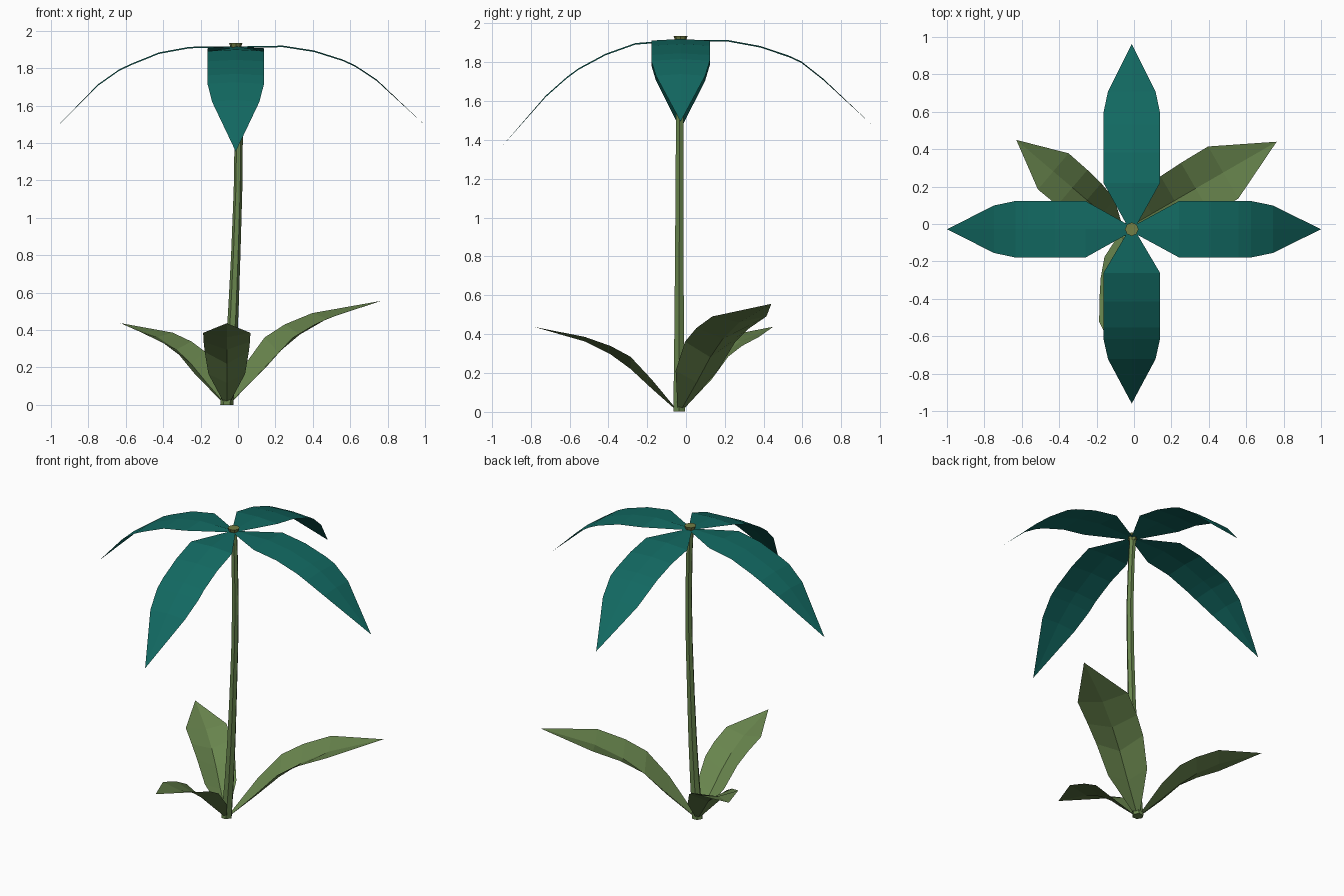
import bpy
import math
from mathutils import Vector

if "Cube" in bpy.data.objects:
    bpy.data.objects.remove(bpy.data.objects["Cube"])


def material(name, color):
    m = bpy.data.materials.new(name)
    m.diffuse_color = (*color, 1)
    m.use_nodes = True
    m.node_tree.nodes["Principled BSDF"].inputs["Base Color"].default_value = m.diffuse_color
    return m


GREEN = material("leaf green", (0.14, 0.235, 0.075))
OLIVE = material("olive", (0.17, 0.21, 0.06))
TEAL = material("petal teal", (0.006, 0.14, 0.12))


def make(name, verts, faces, mat):
    me = bpy.data.meshes.new(name)
    me.from_pydata(verts, [], faces)
    me.materials.append(mat)
    ob = bpy.data.objects.new(name, me)
    bpy.context.collection.objects.link(ob)
    return ob


def blade(name, base, angle, rows, mat):
    """Thin pointed sheet; rows are (distance, half width, edge z, midrib z)."""
    a = math.radians(angle)
    along = Vector((math.cos(a), math.sin(a), 0))
    side = Vector((-along.y, along.x, 0))
    verts, faces = [], []
    for s, w, ze, zm in rows[:-1]:
        for k, z in ((-1, ze), (0, zm), (1, ze)):
            verts.append(base + along * s + side * (w * k) + Vector((0, 0, z)))
    for i in range(len(rows) - 2):
        for j in (0, 1):
            q = 3 * i + j
            faces.append((q, q + 3, q + 4, q + 1))
    # closing tip triangles
    s, _, _, z = rows[-1]
    tip = len(verts)
    verts.append(base + along * s + Vector((0, 0, z)))
    faces += [(tip - 3, tip, tip - 2), (tip - 2, tip, tip - 1)]
    return make(name, verts, faces, mat)


def tube(name, rings, sides, mat):
    """Lofted tube through rings of (x, y, z, radius), capped at both ends."""
    verts, faces = [], []
    for x, y, z, r in rings:
        for k in range(sides):
            t = 2 * math.pi * k / sides
            verts.append((x + r * math.cos(t), y + r * math.sin(t), z))
    for i in range(len(rings) - 1):
        for k in range(sides):
            n = (k + 1) % sides
            faces.append((i * sides + k, i * sides + n,
                          (i + 1) * sides + n, (i + 1) * sides + k))
    faces.append(tuple(reversed(range(sides))))
    faces.append(tuple(range(len(verts) - sides, len(verts))))
    return make(name, verts, faces, mat)


# Slightly bent stem
tube("stem", [(-0.06, -0.035, 0, 0.035), (-0.04, -0.035, 0.25, 0.031),
              (-0.025, -0.035, 0.5, 0.028), (-0.012, -0.035, 0.8, 0.025),
              (0, -0.034, 1.15, 0.023), (0.004, -0.033, 1.45, 0.022),
              (-0.004, -0.03, 1.75, 0.021), (-0.012, -0.028, 1.9, 0.022)], 6, GREEN)

# Flared flower centre
tube("flower_centre", [(-0.012, -0.028, 1.895, 0.022),
                       (-0.012, -0.028, 1.935, 0.036)], 8, OLIVE)

# Four drooping petals: angle, length, heights along the petal
widths = (0.02, 0.151, 0.151, 0.151, 0.151, 0.127, 0)
steps = (0.012, 0.25, 0.415, 0.565, 0.63, 0.745, 1)
petals = {
    "petal_right": (0, 1.012, (1.912, 1.916, 1.89, 1.842, 1.812, 1.735, 1.49)),
    "petal_back": (90, 0.99, (1.912, 1.91, 1.88, 1.83, 1.8, 1.71, 1.47)),
    "petal_left": (180, 0.988, (1.912, 1.91, 1.88, 1.82, 1.79, 1.71, 1.45)),
    "petal_front": (270, 0.932, (1.912, 1.895, 1.84, 1.765, 1.72, 1.625, 1.35)),
}
centre = Vector((-0.012, -0.028, 0))
for name, (angle, length, heights) in petals.items():
    rows = [(s * length, w, z - 0.004, z + 0.004)
            for s, w, z in zip(steps, widths, heights)]
    blade(name, centre, angle, rows, TEAL)

# Three folded leaves at the foot, one shape at different sizes
leaf = [(0.01, 0.015, 0.005, 0), (0.18, 0.125, 0.21, 0.15), (0.32, 0.15, 0.36, 0.28),
        (0.45, 0.158, 0.43, 0.375), (0.62, 0.161, 0.49, 0.46), (0.95, 0, 0.555, 0.555)]
foot = Vector((-0.06, -0.035, 0))
for name, angle, size in (("leaf_right", 30, 1), ("leaf_left", 139.6, 0.787),
                          ("leaf_front", 270, 0.785)):
    blade(name, foot, angle, [tuple(v * size for v in row) for row in leaf], GREEN)
